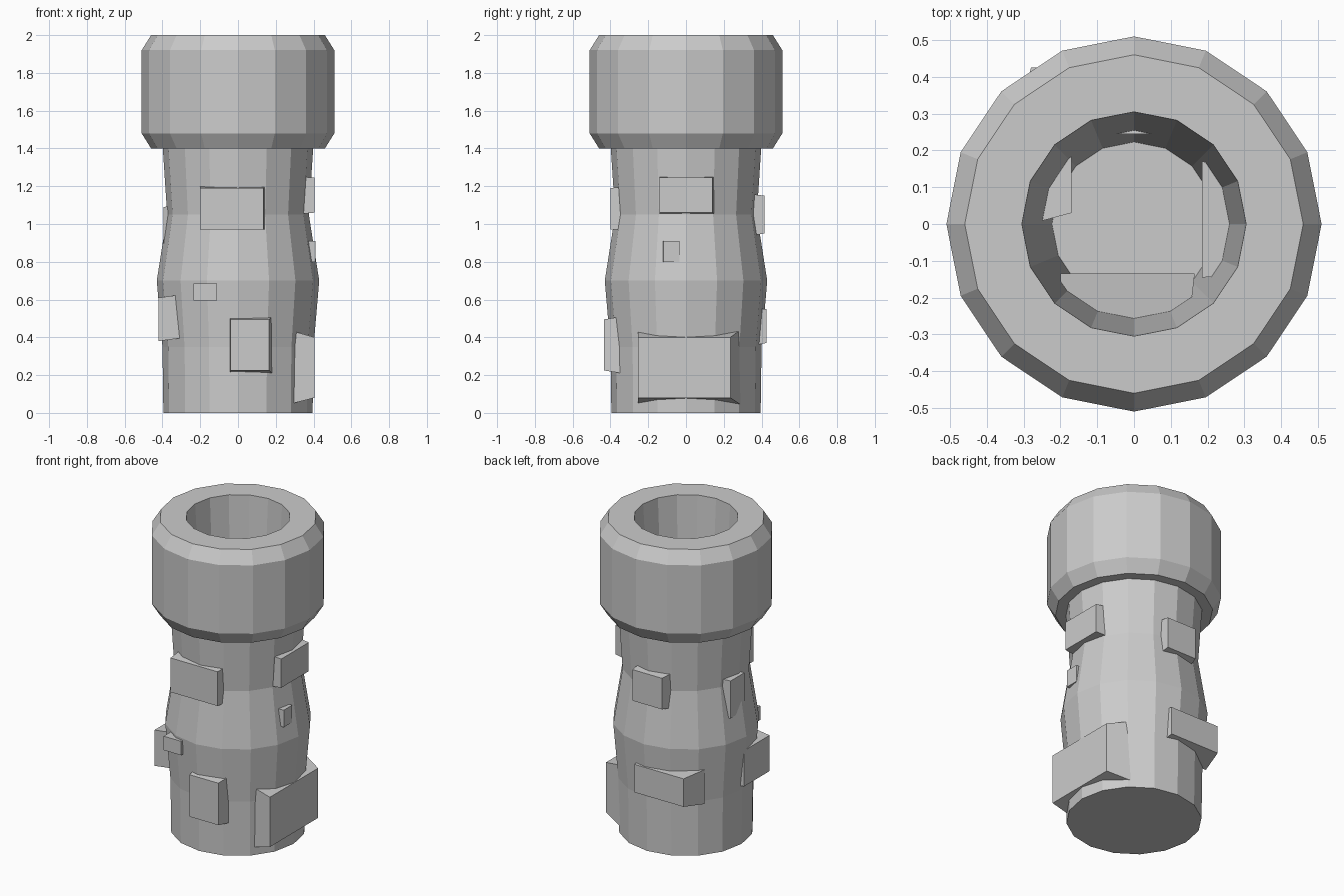
import bpy
from math import cos, sin, pi

if "Cube" in bpy.data.objects:
    bpy.data.objects.remove(bpy.data.objects["Cube"])

SIDES = 16


def make_object(name, verts, faces):
    mesh = bpy.data.meshes.new(name)
    mesh.from_pydata(verts, [], faces)
    mesh.update()
    obj = bpy.data.objects.new(name, mesh)
    bpy.context.collection.objects.link(obj)
    return obj


def lathe(name, profile):
    """Revolve (radius, z) points and cap both ends."""
    verts, faces = [], []
    for r, z in profile:
        for i in range(SIDES):
            a = 2 * pi * i / SIDES
            verts.append((r * cos(a), r * sin(a), z))
    for k in range(len(profile) - 1):
        for i in range(SIDES):
            j = (i + 1) % SIDES
            a, b = k * SIDES, (k + 1) * SIDES
            faces.append((a + i, a + j, b + j, b + i))
    last = (len(profile) - 1) * SIDES
    faces.append(tuple(reversed(range(SIDES))))
    faces.append(tuple(range(last, last + SIDES)))
    return make_object(name, verts, faces)


def stone(name, side, outer, depth, flare):
    """Tapered block: outer = (u0, u1, z0, z1), depth = (outer, inner),
    flare = growth of the inner face at (u0, u1, z0, z1)."""
    place = {
        "front": lambda u, d, z: (u, -d, z),
        "back": lambda u, d, z: (u, d, z),
        "right": lambda u, d, z: (d, u, z),
        "left": lambda u, d, z: (-d, u, z),
    }[side]
    u0, u1, z0, z1 = outer
    inner = (u0 - flare[0], u1 + flare[1], z0 - flare[2], z1 + flare[3])
    verts = []
    for (a, b, c, e), d in ((outer, depth[0]), (inner, depth[1])):
        verts += [place(a, d, c), place(b, d, c), place(b, d, e), place(a, d, e)]
    faces = [(0, 1, 2, 3), (7, 6, 5, 4)]
    faces += [(i, i + 4, (i + 1) % 4 + 4, (i + 1) % 4) for i in range(4)]
    if side in ("back", "left"):
        faces = [tuple(reversed(f)) for f in faces]
    return make_object(name, verts, faces)


# Tower shaft, flared crown and tapering well in one closed surface
lathe("tower_body", [
    (0.395, 0), (0.40, 0.35), (0.43, 0.70), (0.375, 1.05), (0.398, 1.40),
    (0.46, 1.40), (0.51, 1.48), (0.51, 1.92), (0.46, 2.0),
    (0.305, 2.0), (0.223, 0.65),
])

# Protruding wall stones
stones = [
    ("front_upper", "front", (-0.20, 0.135, 0.97, 1.19), (0.40, 0.135), (0, 0.03, 0, 0.03)),
    ("front_small", "front", (-0.235, -0.11, 0.595, 0.685), (0.42, 0.33), (0, 0, 0, 0)),
    ("front_lower", "front", (-0.04, 0.165, 0.225, 0.495), (0.435, 0.25), (0.01, 0.03, 0.03, 0.03)),
    ("right_upper", "right", (-0.14, 0.14, 1.06, 1.245), (0.405, 0.185), (0.005, 0.03, 0.02, 0.015)),
    ("right_small", "right", (-0.12, -0.035, 0.80, 0.91), (0.41, 0.33), (0.005, 0, 0, 0)),
    ("right_lower", "right", (-0.255, 0.235, 0.08, 0.40), (0.405, 0.25), (0, 0.06, 0.04, 0.045)),
    ("back_upper", "back", (-0.12, 0.09, 0.95, 1.15), (0.415, 0.245), (0.04, 0.01, 0.03, 0.02)),
    ("back_lower", "back", (-0.28, 0.07, 0.37, 0.55), (0.425, 0.27), (0.04, 0.01, 0.03, 0.01)),
    ("left_upper", "left", (-0.03, 0.11, 0.85, 1.09), (0.395, 0.17), (-0.06, 0.09, 0.02, 0.03)),
    ("left_lower", "left", (-0.25, 0.01, 0.38, 0.61), (0.42, 0.27), (0, 0.06, -0.02, 0.02)),
]
for n, side, outer, depth, flare in stones:
    stone(n + "_stone", side, outer, depth, flare)
